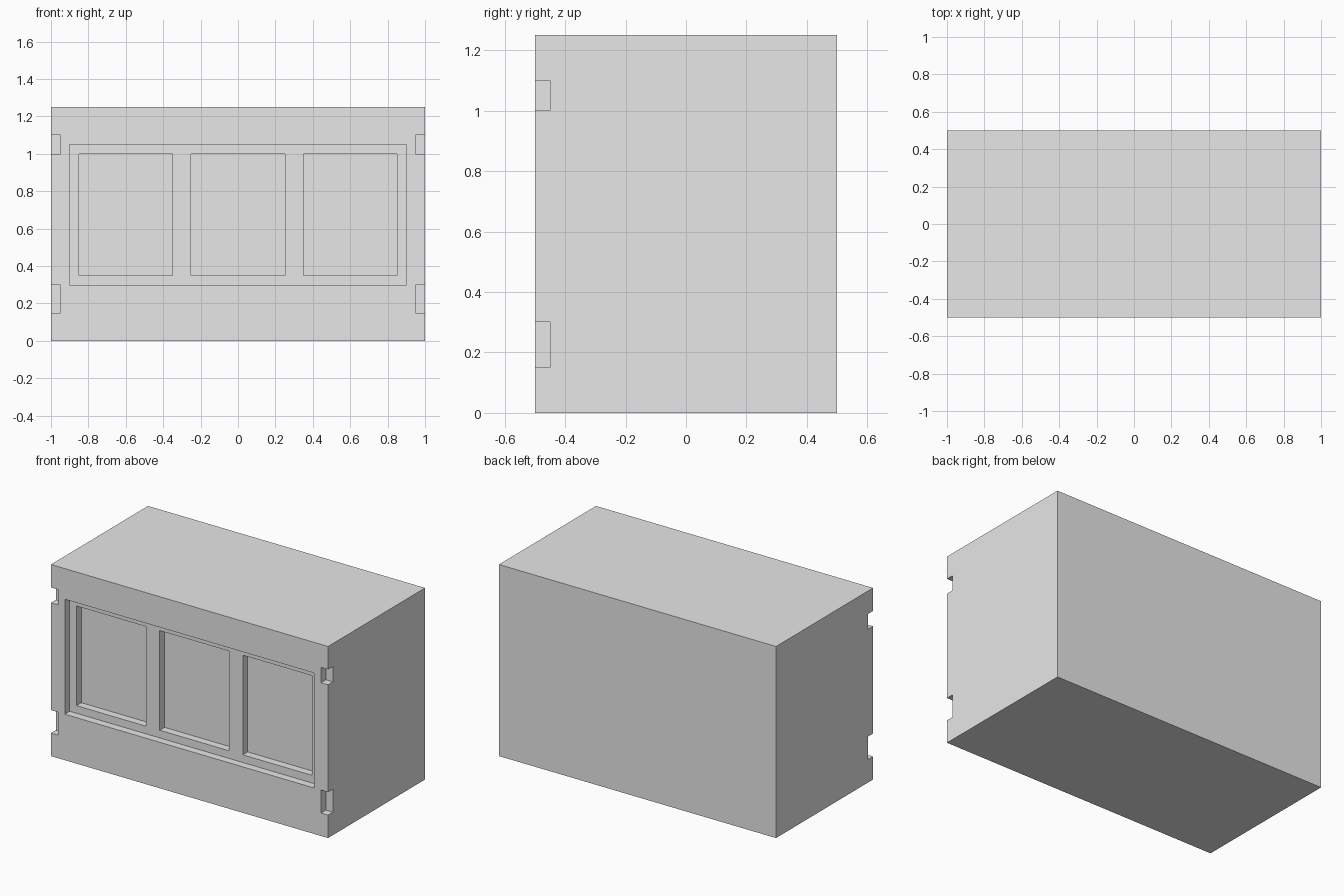
import bpy

default = bpy.data.objects.get("Cube")
if default:
    bpy.data.objects.remove(default, do_unlink=True)

grey = bpy.data.materials.new("light_grey")
grey.use_nodes = True
grey.diffuse_color = (0.8, 0.8, 0.8, 1)
grey.node_tree.nodes["Principled BSDF"].inputs["Base Color"].default_value = (0.8, 0.8, 0.8, 1)

FRONT = -0.5
OVER = 0.1  # how far cutters overshoot the surface


def box(name, lo, hi):
    """Axis-aligned box between two corners."""
    bpy.ops.mesh.primitive_cube_add(size=1, location=[(a + b) / 2 for a, b in zip(lo, hi)])
    obj = bpy.context.object
    obj.name = name
    obj.scale = [b - a for a, b in zip(lo, hi)]
    bpy.ops.object.transform_apply(location=False, rotation=False, scale=True)
    obj.data.materials.append(grey)
    return obj


def cut(target, name, x0, x1, z0, z1, depth):
    """Sink a rectangular recess into the front face."""
    cutter = box(name, (x0, FRONT - OVER, z0), (x1, FRONT + depth, z1))
    cutter.hide_render = True
    mod = target.modifiers.new(name, "BOOLEAN")
    mod.operation = "DIFFERENCE"
    mod.solver = "EXACT"
    mod.object = cutter
    bpy.context.view_layer.objects.active = target
    bpy.ops.object.modifier_apply(modifier=name)
    bpy.data.objects.remove(cutter, do_unlink=True)


# Solid cabinet body
body = box("cabinet_body", (-1, FRONT, 0), (1, 0.5, 1.25))

# Wide shallow recess, then three deeper panels inside it
cut(body, "front_recess", -0.9, 0.9, 0.3, 1.05, 0.05)
for x in (-0.6, 0, 0.6):
    cut(body, "panel_recess", x - 0.25, x + 0.25, 0.35, 1.0, 0.1)

# Hinge notches on both front corners
for z0, z1 in ((0.15, 0.3), (1.0, 1.1)):
    cut(body, "right_notch", -1 - OVER, -0.95, z0, z1, 0.05)
    cut(body, "left_notch", 0.95, 1 + OVER, z0, z1, 0.05)
